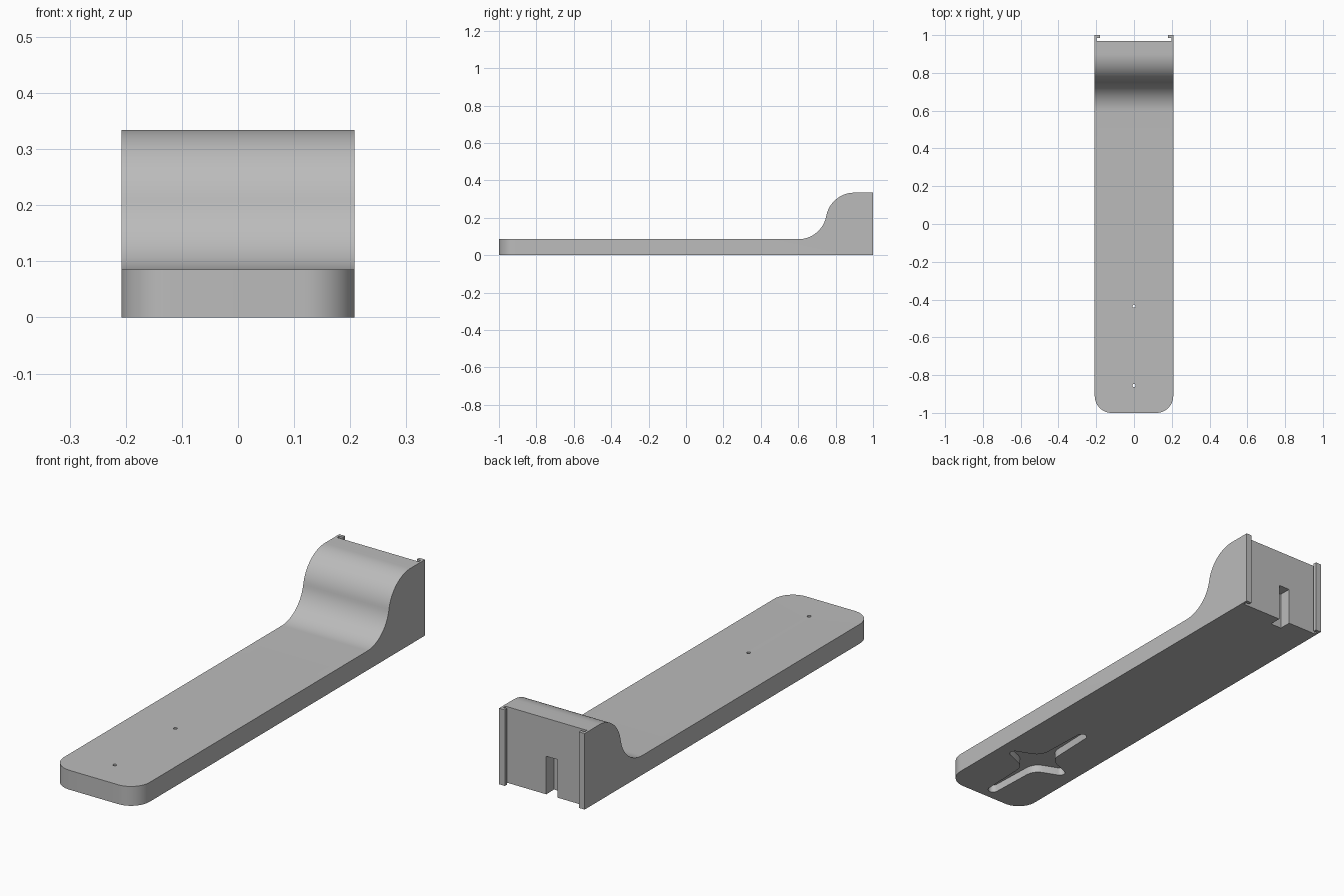
import bpy, bmesh, math
from mathutils import Vector

old = bpy.data.objects.get("Cube")
if old:
    bpy.data.objects.remove(old, do_unlink=True)

HALF_W, BASE_H, TOP_H = 0.208, 0.085, 0.334
CROSS_Y = -0.645

grey = bpy.data.materials.new("plain grey")
grey.use_nodes = True
colour = (0.5, 0.5, 0.5, 1)
grey.diffuse_color = colour
grey.node_tree.nodes["Principled BSDF"].inputs["Base Color"].default_value = colour


def prism(name, points, offset):
    """Extrude a closed outline of 3D points along an offset."""
    bm = bmesh.new()
    face = bm.faces.new([bm.verts.new(p) for p in points])
    new = bmesh.ops.extrude_face_region(bm, geom=[face])["geom"]
    bmesh.ops.translate(bm, vec=offset, verts=[v for v in new if isinstance(v, bmesh.types.BMVert)])
    bmesh.ops.recalc_face_normals(bm, faces=bm.faces)
    mesh = bpy.data.meshes.new(name)
    bm.to_mesh(mesh)
    bm.free()
    mesh.materials.append(grey)
    obj = bpy.data.objects.new(name, mesh)
    bpy.context.collection.objects.link(obj)
    return obj


def upright(name, outline, z0, z1):
    return prism(name, [(x, y, z0) for x, y in outline], Vector((0, 0, z1 - z0)))


def box(name, x0, x1, y0, y1, z0, z1):
    return upright(name, [(x0, y0), (x1, y0), (x1, y1), (x0, y1)], z0, z1)


def arc(cx, cy, r, a0, a1, n):
    angles = [math.radians(a0 + (a1 - a0) * i / n) for i in range(n + 1)]
    return [(cx + r * math.cos(a), cy + r * math.sin(a)) for a in angles]


def cut(obj, cutter):
    cutter.hide_render = True
    mod = obj.modifiers.new("cut", 'BOOLEAN')
    mod.operation, mod.solver, mod.object = 'DIFFERENCE', 'EXACT', cutter
    bpy.context.view_layer.objects.active = obj
    bpy.ops.object.modifier_apply(modifier=mod.name)
    bpy.data.objects.remove(cutter, do_unlink=True)


# Side profile: flat base, S-shaped rise made of two equal arcs, flat top
run, rise = 0.3, TOP_H - BASE_H
sweep = 2 * math.atan2(rise, run)
radius = run / (2 * math.sin(sweep))
deg = math.degrees(sweep)
profile = [(1, 0), (1, TOP_H)]
profile += arc(0.9, TOP_H - radius, radius, 90, 90 + deg, 20)
profile += arc(0.6, BASE_H + radius, radius, -90 + deg, -90, 20)[1:]
profile += [(-1, BASE_H), (-1, 0)]
body = prism("mount_body", [(-HALF_W, y, z) for y, z in profile], Vector((2 * HALF_W, 0, 0)))

# Rounded front corners
bm = bmesh.new()
bm.from_mesh(body.data)
corners = [e for e in bm.edges if all(v.co.y < -0.99 for v in e.verts)
           and abs(e.verts[0].co.z - e.verts[1].co.z) > 0.01]
bmesh.ops.bevel(bm, geom=corners, offset=0.09, segments=14, profile=0.5, affect='EDGES')
bm.to_mesh(body.data)
bm.free()

# Rear sliding channel with overhanging lips
half = [(0.198, 0.97), (0.198, 0.985), (0.18, 0.985), (0.18, 1.05)]
cut(body, upright("channel_cutter", half + [(-x, y) for x, y in reversed(half)], -0.1, 0.5))

# Cable slot in the rear wall, open at the bottom
cut(body, box("slot_cutter", -0.055, 0, 0.915, 0.98, -0.1, 0.167))

# Four-armed pocket underneath: round tips joined by rounded inner corners
tip = 0.022
quarter = arc(0.148 - tip, 0, tip, 0, 80, 6)
start, end = Vector(quarter[-1]), Vector((tip, 0.317 - tip))
bend = Vector((0.03, 0.062))
a, b = bend.lerp(start, 0.4), bend.lerp(end, 0.2)
for i in range(9):
    t = i / 8
    quarter.append(tuple(a * (1 - t) ** 2 + bend * 2 * t * (1 - t) + b * t * t))
quarter += arc(0, 0.317 - tip, tip, 8, 90, 6)
right = [(x, -y) for x, y in reversed(quarter)] + quarter[1:]
outline = right + [(-x, y) for x, y in reversed(right[1:-1])]
cut(body, upright("pocket_cutter", [(x, y + CROSS_Y) for x, y in outline], -0.1, 0.035))

# Two small screw holes through to the pocket
for y in (CROSS_Y - 0.21, CROSS_Y + 0.21):
    cut(body, upright("hole_cutter", arc(0, y, 0.008, 0, 345, 23), 0.02, 0.2))

bpy.ops.object.select_all(action='DESELECT')
body.select_set(True)
bpy.context.view_layer.objects.active = body
bpy.ops.object.shade_smooth_by_angle(angle=math.radians(30))
